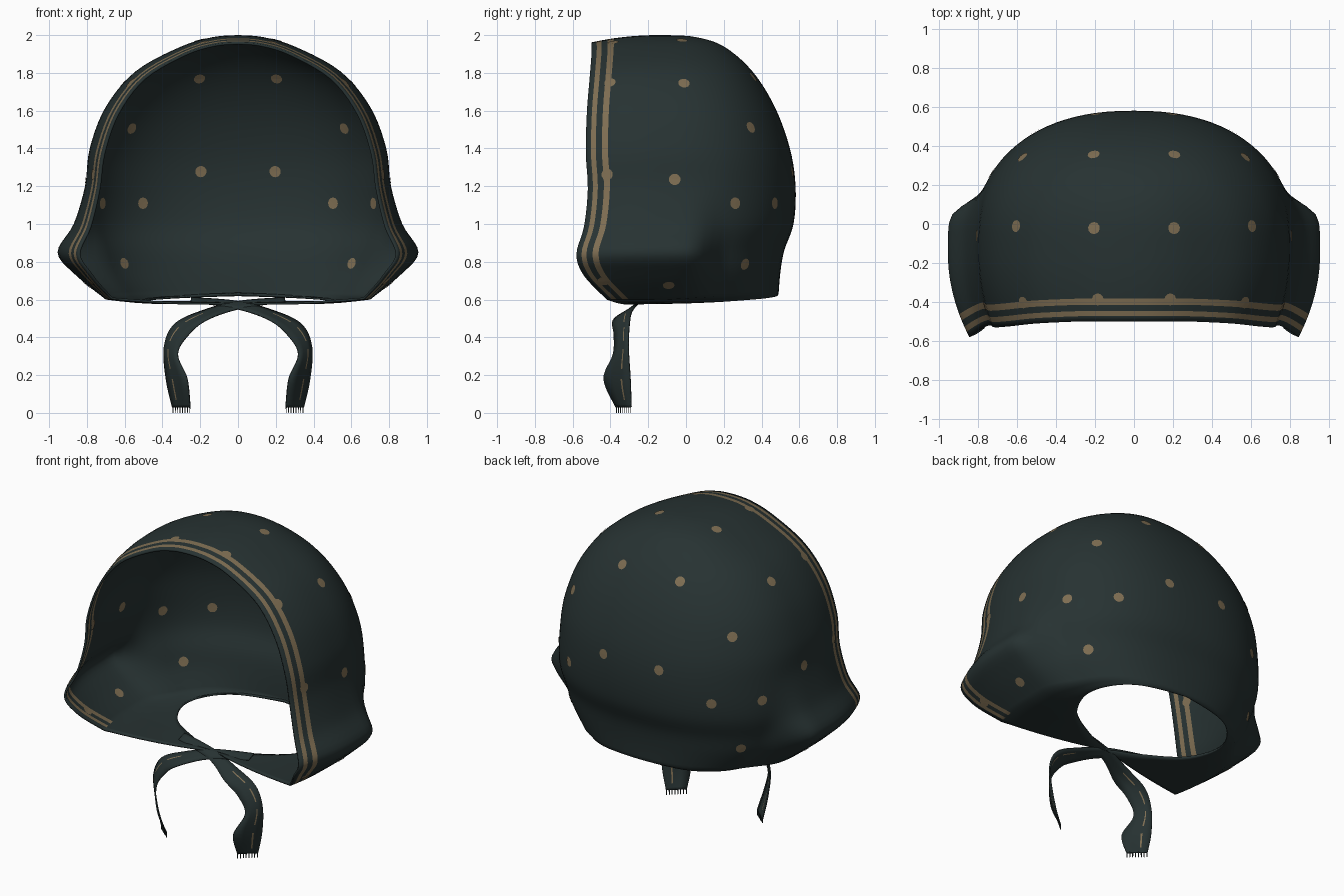
import bpy, bmesh, math
from mathutils import Vector
from mathutils.bvhtree import BVHTree

if "Cube" in bpy.data.objects:
    bpy.data.objects.remove(bpy.data.objects["Cube"])


def material(name, rgb):
    m = bpy.data.materials.new(name)
    m.use_nodes = True
    m.diffuse_color = (*rgb, 1)
    b = m.node_tree.nodes["Principled BSDF"]
    b.inputs["Base Color"].default_value = (*rgb, 1)
    b.inputs["Roughness"].default_value = 0.9
    return m


CLOTH = material("dark green cloth", (0.02, 0.032, 0.032))
TAN = material("tan print", (0.21, 0.155, 0.085))


def spline(keys, t):
    """Catmull-Rom value at t (0..1) along a list of equal-length tuples."""
    n = len(keys) - 1
    i = min(int(t * n), n - 1)
    f = t * n - i
    p = [Vector(keys[max(0, min(n, i + k))]) for k in (-1, 0, 1, 2)]
    return (p[1] * 2 + (p[2] - p[0]) * f + (p[0] * 2 - p[1] * 5 + p[2] * 4 - p[3]) * f * f
            + (p[1] * 3 - p[0] - p[2] * 3 + p[3]) * f ** 3) / 2


def grid_mesh(name, rows, tan_rule):
    """Loft rows of points into quads; tan_rule(row, column) picks the print colour."""
    bm = bmesh.new()
    vs = [[bm.verts.new(p) for p in r] for r in rows]
    for j in range(len(rows) - 1):
        for i in range(len(rows[0]) - 1):
            f = bm.faces.new((vs[j][i], vs[j][i + 1], vs[j + 1][i + 1], vs[j + 1][i]))
            f.material_index = int(tan_rule(j, i))
            f.smooth = True
    bmesh.ops.remove_doubles(bm, verts=bm.verts, dist=0.0005)
    return finish(name, bm)


def finish(name, bm):
    me = bpy.data.meshes.new(name)
    bm.to_mesh(me)
    bm.free()
    me.materials.append(CLOTH)
    me.materials.append(TAN)
    ob = bpy.data.objects.new(name, me)
    bpy.context.collection.objects.link(ob)
    return ob


def mirror(ob):
    m = ob.modifiers.new("mirror", "MIRROR")
    m.use_clip = True
    m.merge_threshold = 0.002


def thicken(ob, t, offset):
    s = ob.modifiers.new("thickness", "SOLIDIFY")
    s.thickness = t
    s.offset = offset


# Hood profile: height, half width, back depth, side flare, front rim depth
PROFILE = [
    (2.0, 0, -0.1, 0, -0.5), (1.99, 0.13, 0.05, 0, -0.5), (1.94, 0.3, 0.2, 0, -0.5),
    (1.81, 0.54, 0.35, 0, -0.51), (1.62, 0.70, 0.47, 0, -0.525), (1.4, 0.785, 0.55, 0, -0.53),
    (1.2, 0.81, 0.58, 0, -0.52), (1.0, 0.82, 0.57, 0.05, -0.54), (0.85, 0.79, 0.52, 0.165, -0.58),
    (0.73, 0.75, 0.5, 0.11, -0.54), (0.6, 0.66, 0.49, 0.04, -0.42)]
NECK = [(0, -0.25, 0.575), (0.2, -0.17, 0.58), (0.42, -0.02, 0.58),
        (0.5, 0.2, 0.59), (0.35, 0.4, 0.61), (0, 0.47, 0.63)]
STRIPE_EDGES = [0, 0.027, 0.053, 0.085, 0.117]
MID = -0.1


def contour(z, a, back, flare, rim):
    """Half U from the front rim round to the centre of the back."""
    start = rim + STRIPE_EDGES[-1]
    flat = [(a, rim + e) for e in STRIPE_EDGES]
    flat += [(a, start + (MID - start) * k / 6) for k in range(1, 6)]
    for k in range(25):
        t = math.pi / 2 * k / 24
        flat.append((a * max(0, math.cos(t)) ** 0.87, MID + (back - MID) * math.sin(t) ** 0.87))
    out = []
    for x, y in flat:
        u = min(1, max(0, (0.22 - y) / 0.2))
        x += flare * u * u * (3 - 2 * u) * (x > 0.01)
        w = max(0, (-0.15 - y) / 0.4) ** 2
        low = (2 - z) / 1.4
        lift = 0.03 * low ** 6 * min(1, max(0, (y + 0.1) / 0.5))
        out.append(Vector((x * (1 - 0.1 * w), y, z - 0.05 * w * (1 - low) + lift)))
    return out


N = 50
rows = [contour(*spline(PROFILE, j / N)) for j in range(N + 1)]

# Underside flaps closing in to the neck opening
hem = rows[-1]
dist = [0]
for p, q in zip(hem, hem[1:]):
    dist.append(dist[-1] + (q - p).length)
neck = [spline(NECK, d / dist[-1]) for d in dist]
for k in range(1, 7):
    rows.append([p.lerp(q, k / 6) - Vector((0, 0, 0.012 * math.sin(math.pi * k / 6)))
                 for p, q in zip(hem, neck)])
hood = grid_mesh("hood", rows, lambda j, i: i in (1, 3) and j < N)

# Turn the cloth outward
bm = bmesh.new()
bm.from_mesh(hood.data)
centre = Vector((0, -0.1, 1.2))
if sum(f.normal.dot(f.calc_center_median() - centre) for f in bm.faces) < 0:
    bmesh.ops.reverse_faces(bm, faces=bm.faces)
bm.to_mesh(hood.data)
bm.normal_update()
tree = BVHTree.FromBMesh(bm)
bm.free()
mirror(hood)
thicken(hood, 0.012, -1)

# Printed spots, seen on both faces of the cloth
SPOTS = [(0.21, -0.02, 1.99), (0.61, -0.01, 1.75), (0.21, 0.37, 1.79), (0.57, 0.34, 1.51),
         (0.2, 0.57, 1.28), (0.5, 0.45, 1.11), (0.73, 0.26, 1.11), (0.63, 0.33, 0.78),
         (0.8, -0.06, 1.235), (0.19, -0.39, 1.98), (0.56, -0.4, 1.74), (0.74, -0.41, 1.26),
         (0.82, -0.09, 0.65), (0.8, -0.44, 0.68)]
bm = bmesh.new()
for s in SPOTS:
    loc, nor, _, _ = tree.find_nearest(Vector(s))
    side = nor.cross(Vector((0, 1, 0.3))).normalized()
    up = nor.cross(side)
    for off in (0.003, -0.015):
        ring = []
        for k in range(12):
            t = math.tau * k / 12
            p, n, _, _ = tree.find_nearest(loc + (side * math.cos(t) + up * math.sin(t)) * 0.031)
            ring.append(bm.verts.new(p + n * off))
        hub = bm.verts.new(loc + nor * off)
        for k in range(12):
            tri = (hub, ring[k], ring[(k + 1) % 12])
            f = bm.faces.new(tri if off > 0 else tri[::-1])
            f.material_index = 1
spots = finish("printed_spots", bm)
mirror(spots)

# Chin straps: centre line and half-width direction
STRAP = [(-0.25, -0.22, 0.6, 0, 0.03, 0.01), (0, -0.27, 0.57, 0, 0.03, 0.02),
         (0.18, -0.335, 0.515, 0.01, 0.05, 0.025), (0.3, -0.34, 0.44, 0.035, 0.04, 0.03),
         (0.355, -0.345, 0.33, 0.035, 0.04, 0.02), (0.325, -0.365, 0.18, 0.055, 0.07, 0),
         (0.3, -0.33, 0.03, 0.047, 0.04, 0)]
ACROSS = [-1, -0.3, 0.3, 0.42, 1]
for sign, name in ((1, "left_strap"), (-1, "right_strap")):
    lines = []
    for j in range(37):
        v = spline(STRAP, j / 36)
        c, h = Vector(v[:3]), Vector(v[3:])
        lines.append([Vector((p.x * sign, p.y, p.z)) for p in (c + h * a for a in ACROSS)])
    strap = grid_mesh(name, lines, lambda j, i: i == 2 and j > 9 and j % 6 < 4)
    thicken(strap, 0.008, 0)

# Frayed strap ends
bm = bmesh.new()
end = Vector(STRAP[-1][:3])
half = Vector(STRAP[-1][3:])
for k in range(8):
    p = end + half * (-0.95 + 1.9 * k / 7)
    top = [bm.verts.new(p + Vector((dx, 0, 0.005))) for dx in (-0.003, 0.003)]
    tip = [bm.verts.new((p.x + dx, p.y, 0.0)) for dx in (0.002, -0.002)]
    bm.faces.new(top + tip)
fringe = finish("strap_fringe", bm)
mirror(fringe)
thicken(fringe, 0.004, 0)
